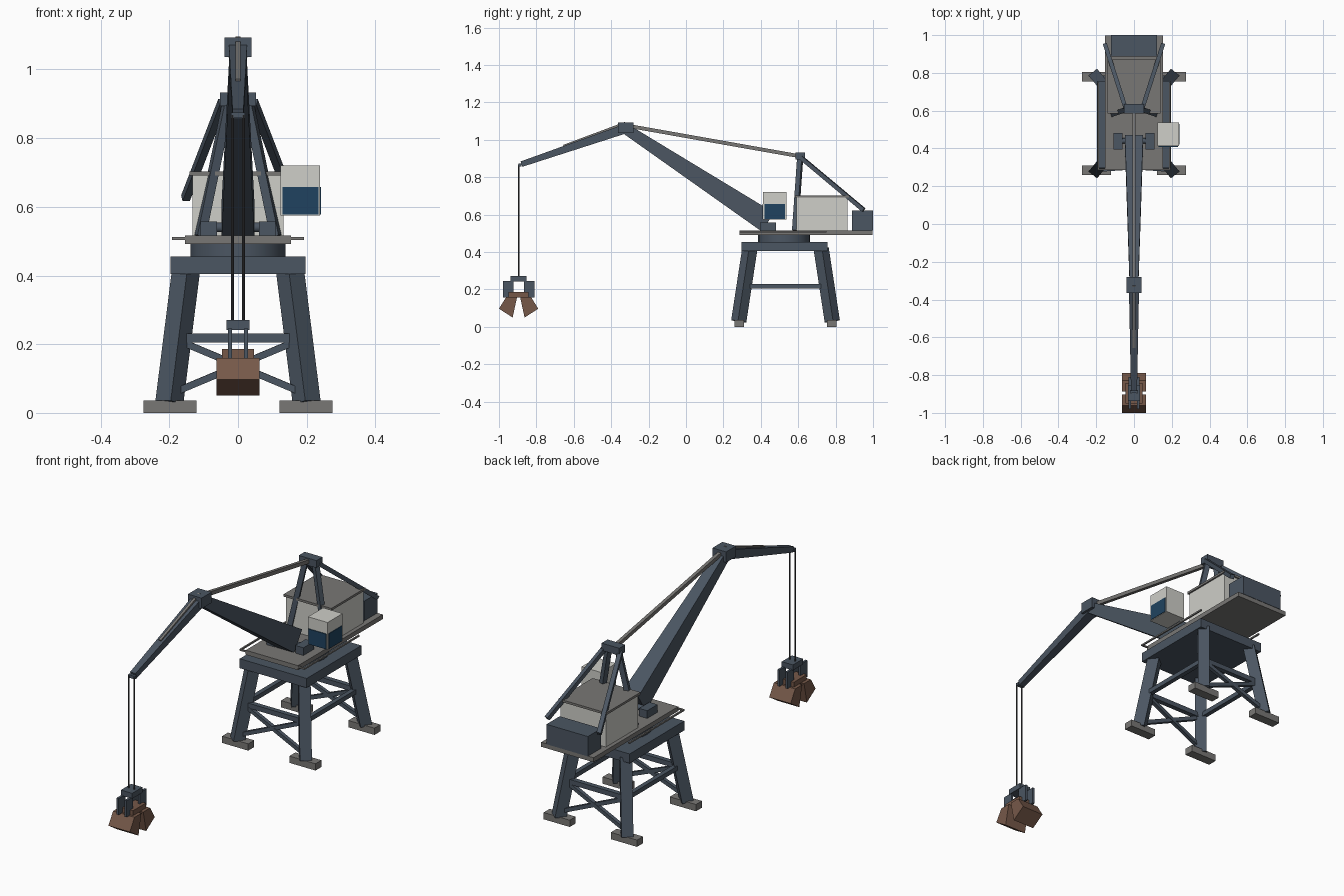
import bpy, bmesh
from mathutils import Vector

if "Cube" in bpy.data.objects:
    bpy.data.objects.remove(bpy.data.objects["Cube"], do_unlink=True)


def material(name, rgb):
    m = bpy.data.materials.new(name)
    m.use_nodes = True
    m.diffuse_color = (*rgb, 1)
    m.node_tree.nodes["Principled BSDF"].inputs["Base Color"].default_value = (*rgb, 1)
    return m


steel = material("blue_grey_steel", (0.07, 0.092, 0.122))
grey = material("warm_grey", (0.19, 0.185, 0.178))
pale = material("pale_panel", (0.62, 0.62, 0.58))
glass = material("blue_glass", (0.014, 0.055, 0.115))
rust = material("rust_brown", (0.18, 0.098, 0.066))
cable = material("dark_cable", (0.05, 0.052, 0.055))


def add(name, bm, mat):
    bmesh.ops.recalc_face_normals(bm, faces=bm.faces)
    mesh = bpy.data.meshes.new(name)
    bm.to_mesh(mesh)
    bm.free()
    mesh.materials.append(mat)
    ob = bpy.data.objects.new(name, mesh)
    bpy.context.collection.objects.link(ob)
    return ob


def box(name, x, y, z, mat):
    """Box from its (low, high) extent on each axis."""
    bm = bmesh.new()
    bmesh.ops.create_cube(bm, size=1)
    for v in bm.verts:
        v.co = [(lo + hi) / 2 + c * (hi - lo) for c, (lo, hi) in zip(v.co, (x, y, z))]
    return add(name, bm, mat)


def beam(name, a, b, size, mat, end=None):
    """Rectangular bar between two points, tapering to the end section."""
    a, b = Vector(a), Vector(b)
    rot = (b - a).to_track_quat('Z', 'Y')
    bm = bmesh.new()
    bmesh.ops.create_cube(bm, size=1)
    for v in bm.verts:
        at, (w, h) = (b, end or size) if v.co.z > 0 else (a, size)
        v.co = at + rot @ Vector((v.co.x * w, v.co.y * h, 0))
    return add(name, bm, mat)


def rod(name, a, b, radius, mat, sides=8):
    a, b = Vector(a), Vector(b)
    rot = (b - a).to_track_quat('Z', 'Y')
    bm = bmesh.new()
    bmesh.ops.create_cone(bm, cap_ends=True, segments=sides, radius1=radius,
                          radius2=radius, depth=(b - a).length)
    for v in bm.verts:
        v.co = (a + b) / 2 + rot @ v.co
    ob = add(name, bm, mat)
    for p in ob.data.polygons:
        p.use_smooth = len(p.vertices) == 4
    ob.data.set_sharp_from_angle(angle=0.7)
    return ob


def span(centre, half):
    return (centre - half, centre + half)


SIDES = ((-1, "right"), (1, "left"))
ENDS = ((-1, "front"), (1, "back"))
MID = 0.532  # portal centre in y


def on_leg(sx, sy, z):
    """Point on a leg's centre line at a given height."""
    t = (z - 0.03) / 0.38
    return (sx * (0.2 - 0.048 * t), MID + sy * (0.25 - 0.058 * t), z)


# Portal: feet, splayed legs and bracing
for sx, side in SIDES:
    for sy, end in ENDS:
        box(f"{end}_{side}_foot", span(sx * 0.198, 0.077), span(MID + sy * 0.248, 0.025),
            (0, 0.036), grey)
        beam(f"{end}_{side}_leg", on_leg(sx, sy, 0.03), on_leg(sx, sy, 0.42),
             (0.058, 0.058), steel)
    beam(f"{side}_side_brace", on_leg(sx, -1, 0.218), on_leg(sx, 1, 0.218), (0.024, 0.024), steel)
for sy, end in ENDS:
    beam(f"{end}_cross_brace", on_leg(-1, sy, 0.218), on_leg(1, sy, 0.218), (0.026, 0.026), steel)
    for sx, side in SIDES:
        beam(f"{end}_{side}_diagonal", on_leg(sx, sy, 0.055), on_leg(-sx, sy, 0.212),
             (0.02, 0.02), steel)
box("portal_top", span(0, 0.197), span(MID - 0.006, 0.23), (0.405, 0.455), steel)

# Slewing ring, deck and handrails
rod("slewing_ring", (0, 0.525, 0.45), (0, 0.525, 0.495), 0.139, steel, 24)
box("deck", span(0, 0.154), (0.285, 0.998), (0.492, 0.516), grey)
for sx, side in SIDES:
    beam(f"{side}_rail", (sx * 0.188, 0.285, 0.508), (sx * 0.188, 0.75, 0.508),
         (0.008, 0.008), grey)
beam("front_rail", (-0.192, 0.289, 0.508), (0.192, 0.289, 0.508), (0.008, 0.008), grey)

# Machinery house and counterweight
box("machinery_house", span(0, 0.133), (0.592, 0.864), (0.515, 0.692), pale)
box("house_roof", span(0, 0.141), (0.584, 0.872), (0.691, 0.703), grey)
box("counterweight", span(0, 0.122), (0.888, 1.0), (0.515, 0.621), steel)

# Operator cabin with glass on the front and outer side
box("cabin", (0.124, 0.239), (0.412, 0.538), (0.575, 0.72), pale)
box("cabin_front_window", (0.129, 0.234), (0.408, 0.413), (0.577, 0.658), glass)
box("cabin_side_window", (0.238, 0.242), (0.42, 0.53), (0.577, 0.658), glass)

# Boom pivot, boom, head block and jib
for sx, side in SIDES:
    box(f"{side}_pivot_bracket", span(sx * 0.085, 0.024), (0.395, 0.482), (0.515, 0.557), steel)
rod("pivot_axle", (-0.09, 0.44, 0.54), (0.09, 0.44, 0.54), 0.014, steel, 12)
beam("main_boom", (0, 0.438, 0.56), (0, -0.325, 1.06), (0.096, 0.12), steel, (0.046, 0.055))
box("boom_head", span(0, 0.04), span(-0.322, 0.042), (1.036, 1.093), steel)
beam("jib", (0, -0.322, 1.06), (0, -0.88, 0.87), (0.054, 0.05), steel, (0.032, 0.03))
beam("jib_tie", (0, -0.325, 1.088), (0, -0.655, 0.965), (0.014, 0.016), grey)

# Mast, back stays and boom tie
box("mast_head", span(0, 0.052), (0.586, 0.636), (0.894, 0.933), steel)
for sx, side in SIDES:
    beam(f"{side}_mast_leg", (sx * 0.11, 0.583, 0.515), (sx * 0.03, 0.61, 0.9),
         (0.026, 0.026), steel)
    beam(f"{side}_back_stay", (sx * 0.045, 0.615, 0.905), (sx * 0.153, 0.95, 0.625),
         (0.022, 0.022), steel)
beam("boom_tie", (0, -0.3, 1.073), (0, 0.61, 0.912), (0.018, 0.02), grey)

# Hoist ropes and grab
GRAB = -0.895
for sx, side in SIDES:
    rod(f"{side}_hoist_rope", (sx * 0.016, GRAB, 0.25), (sx * 0.016, GRAB, 0.868), 0.004, cable)
beam("sheave_pin", (-0.02, -0.888, 0.866), (0.02, -0.888, 0.866), (0.016, 0.016), steel)
box("grab_head", span(0, 0.033), span(GRAB, 0.043), (0.242, 0.271), steel)
box("grab_crossbar", span(0, 0.046), span(GRAB, 0.054), (0.158, 0.186), rust)
for sy, end in ENDS:
    for sx, side in SIDES:
        box(f"{end}_{side}_grab_arm", span(sx * 0.023, 0.006), span(GRAB + sy * 0.056, 0.028),
            (0.158, 0.246), steel)
    # Clamshell bucket: side profile extruded across the width
    profile = [(0.008, 0.16), (0.066, 0.16), (0.105, 0.097), (0.032, 0.05)]
    bm = bmesh.new()
    face = bm.faces.new([bm.verts.new((-0.063, GRAB + sy * y, z)) for y, z in profile])
    new = bmesh.ops.extrude_face_region(bm, geom=[face])["geom"]
    bmesh.ops.translate(bm, vec=(0.126, 0, 0),
                        verts=[g for g in new if isinstance(g, bmesh.types.BMVert)])
    add(f"{end}_bucket", bm, rust)
